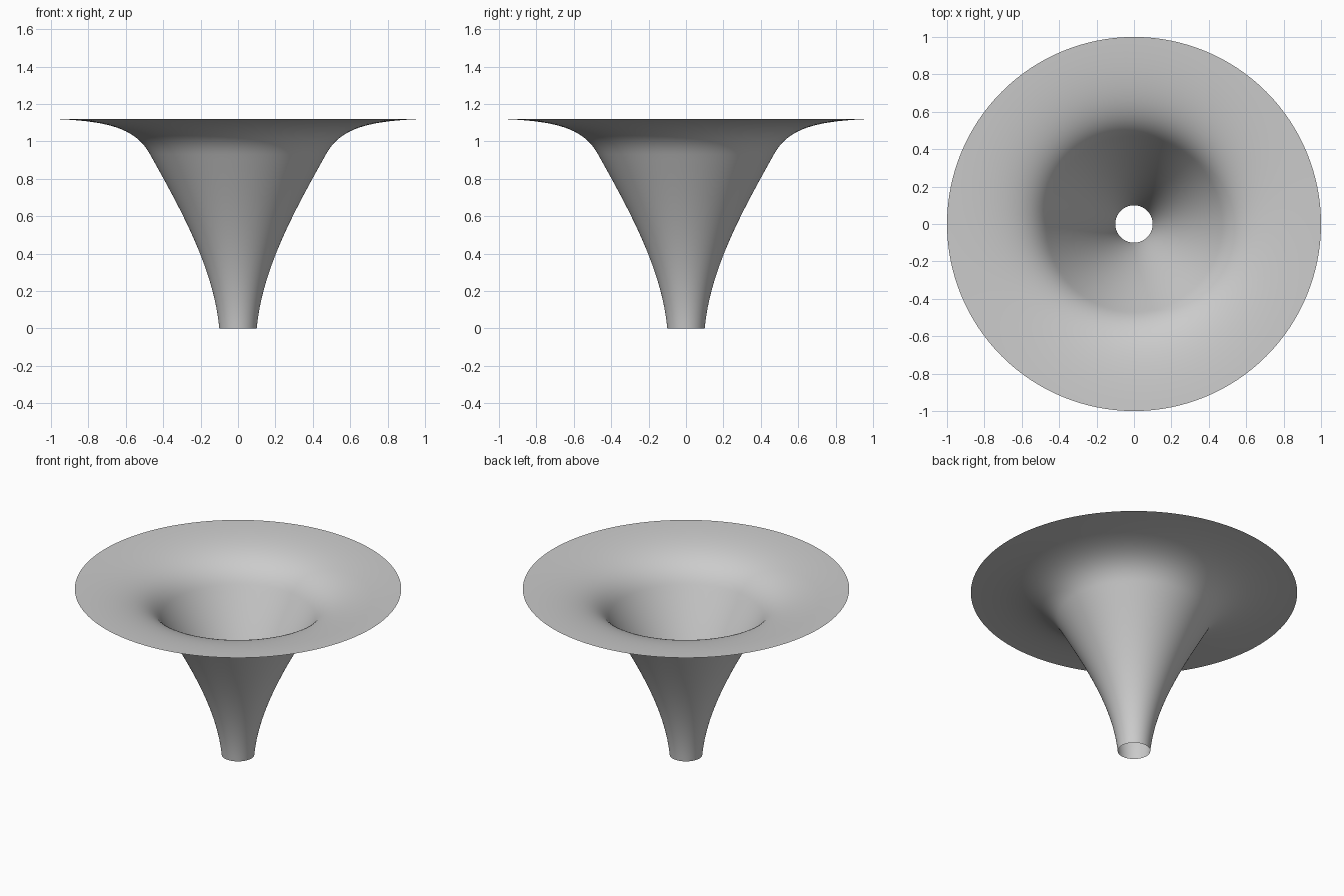
import bpy, bmesh, math
from mathutils import Vector
from mathutils.geometry import interpolate_bezier

cube = bpy.data.objects.get("Cube")
if cube:
    bpy.data.objects.remove(cube, do_unlink=True)

# Plain grey material
grey = bpy.data.materials.new("light_grey")
grey.use_nodes = True
colour = (0.6, 0.6, 0.6, 1)
grey.diffuse_color = colour
grey.node_tree.nodes["Principled BSDF"].inputs["Base Color"].default_value = colour


def arc(points, steps):
    """Sample one cubic curve given as (radius, height) control points."""
    return interpolate_bezier(*[Vector((r, 0, z)) for r, z in points], steps)


# Flared profile: slender throat, then a lip curling out to a flat rim
throat = arc([(0.10, 0), (0.13, 0.33), (0.32, 0.66), (0.47, 0.93)], 28)
lip = arc([(0.47, 0.93), (0.545, 1.065), (0.68, 1.11), (1.0, 1.12)], 28)
profile = throat + lip[1:]

# Revolve the profile into an open, single-walled horn
bm = bmesh.new()
verts = [bm.verts.new(p) for p in profile]
edges = [bm.edges.new(pair) for pair in zip(verts, verts[1:])]
bmesh.ops.spin(bm, geom=verts + edges, cent=(0, 0, 0), axis=(0, 0, 1),
               angle=math.tau, steps=128, use_merge=True)
bmesh.ops.remove_doubles(bm, verts=bm.verts, dist=0.0001)
bm.normal_update()

# Face the sheet upward and inward
if sum(f.normal.z for f in bm.faces) < 0:
    bmesh.ops.reverse_faces(bm, faces=bm.faces)
for f in bm.faces:
    f.smooth = True

mesh = bpy.data.meshes.new("flared_horn")
bm.to_mesh(mesh)
bm.free()
mesh.materials.append(grey)
horn = bpy.data.objects.new("flared_horn", mesh)
bpy.context.collection.objects.link(horn)
